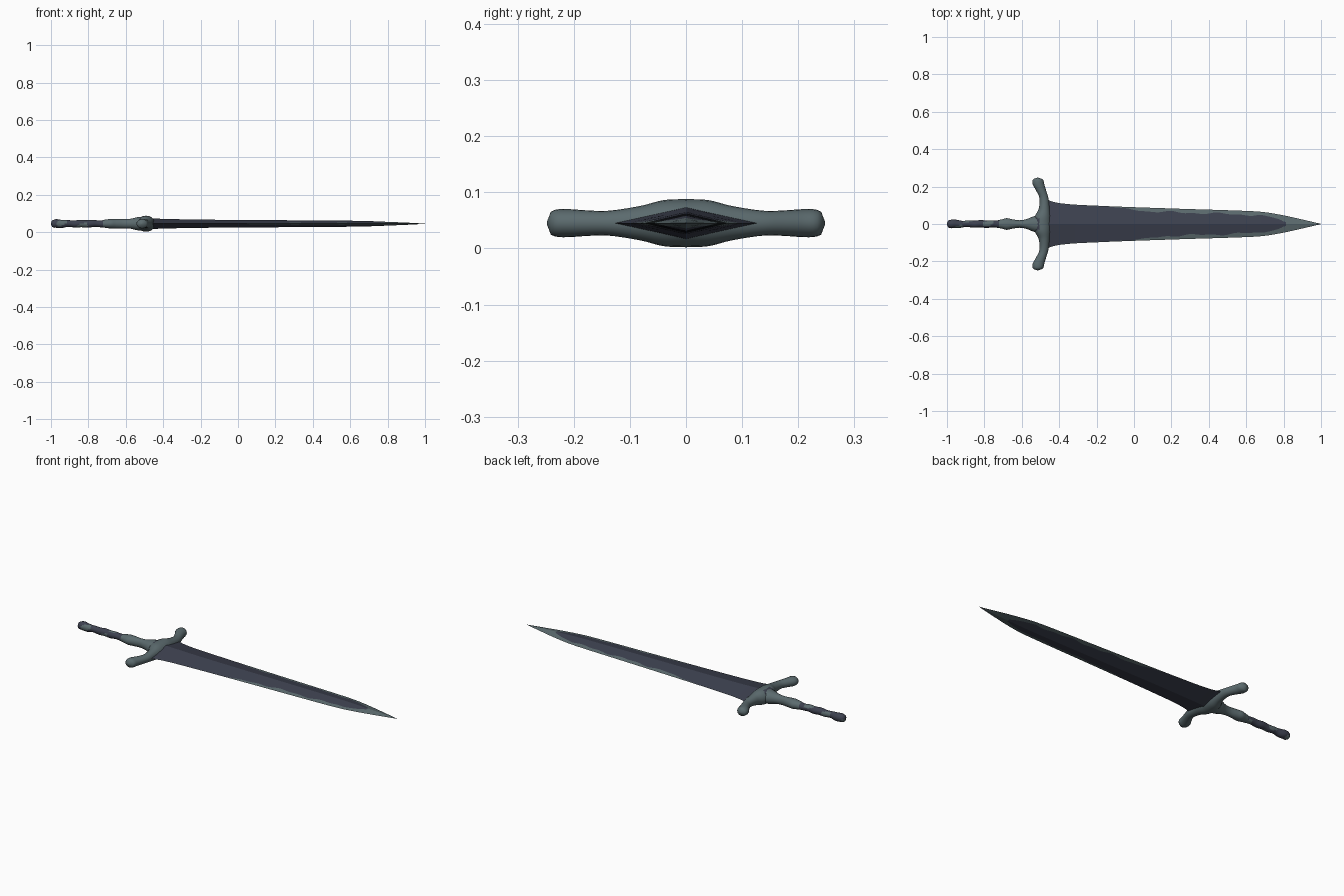
import bpy
import bmesh
import math
from mathutils import Vector

default_cube = bpy.data.objects.get("Cube")
if default_cube:
    bpy.data.objects.remove(default_cube, do_unlink=True)

MID_HEIGHT = 0.045


def make_material(name, colour):
    material = bpy.data.materials.new(name)
    material.use_nodes = True
    material.diffuse_color = colour
    shader = material.node_tree.nodes["Principled BSDF"]
    shader.inputs["Base Color"].default_value = colour
    shader.inputs["Roughness"].default_value = 0.7
    return material


steel = make_material("worn grey steel", (0.105, 0.145, 0.155, 1))
slate = make_material("dark slate", (0.046, 0.052, 0.078, 1))


def sample(profile, position):
    """Smooth interpolation of the rows (position, values...)."""
    last = len(profile) - 1
    index = 0
    while index < last - 1 and position > profile[index + 1][0]:
        index += 1
    before, start = profile[max(index - 1, 0)], profile[index]
    end, after = profile[index + 1], profile[min(index + 2, last)]
    span = end[0] - start[0]
    t = min(max((position - start[0]) / span, 0), 1)
    values = []
    for k in range(1, len(start)):
        slope_a = (end[k] - before[k]) / (end[0] - before[0]) * span
        slope_b = (after[k] - start[k]) / (after[0] - start[0]) * span
        values.append((2*t**3 - 3*t*t + 1) * start[k] + (t**3 - 2*t*t + t) * slope_a
                      + (3*t*t - 2*t**3) * end[k] + (t**3 - t*t) * slope_b)
    return values


def build(name, rings, is_dark, angle):
    """Skin a row of closed rings and colour the faces by a rule."""
    bm = bmesh.new()
    rows = [[bm.verts.new(point) for point in ring] for ring in rings]
    count = len(rows[0])
    for row, following in zip(rows, rows[1:]):
        for i in range(count):
            j = (i + 1) % count
            bm.faces.new((row[i], row[j], following[j], following[i]))
    bm.faces.new(rows[0])
    bm.faces.new(rows[-1])
    bmesh.ops.remove_doubles(bm, verts=bm.verts, dist=0.00001)
    bmesh.ops.recalc_face_normals(bm, faces=bm.faces)
    for face in bm.faces:
        face.material_index = int(is_dark(face.calc_center_median()))
    mesh = bpy.data.meshes.new(name)
    bm.to_mesh(mesh)
    bm.free()
    mesh.materials.append(steel)
    mesh.materials.append(slate)
    part = bpy.data.objects.new(name, mesh)
    bpy.context.collection.objects.link(part)
    bpy.ops.object.select_all(action="DESELECT")
    part.select_set(True)
    bpy.context.view_layer.objects.active = part
    bpy.ops.object.shade_smooth_by_angle(angle=math.radians(angle))
    return part


def steps(start, end, count):
    return [start + (end - start) * i / count for i in range(count + 1)]


def oval(sides):
    return [(math.cos(a), math.sin(a)) for a in
            (math.tau * i / sides for i in range(sides))]


# Blade: x, half width, half thickness
blade_profile = [(-0.5, 0.14, 0.03), (-0.4, 0.112, 0.026), (-0.2, 0.098, 0.022),
                 (0.2, 0.083, 0.019), (0.6, 0.07, 0.016), (0.7, 0.063, 0.014),
                 (0.8, 0.046, 0.01), (0.9, 0.024, 0.006), (1, 0.0005, 0.0005)]


def dark_limit(x, side):
    """How far the dark centre reaches towards either edge."""
    wave = 0.004 * math.sin(24 * x) + 0.003 * math.sin(51 * x + side)
    width = sample(blade_profile, x)[0]
    start = -0.12 if side > 0 else -0.02
    fade = min(max((x - start) / 0.2, 0), 1)
    limit = width - 0.003 - fade * (0.017 + wave)
    tip = 0.06 * math.sqrt(max(0.81 - x, 0) / 0.2)
    return max(min(limit, tip), width * 0.25)


blade_rings = []
for x in steps(-0.5, 1, 120):
    width, thick = sample(blade_profile, x)
    left, right = dark_limit(x, 1), -dark_limit(x, -1)
    upper = [width, left, 0, right, -width]
    outline = [(y, 1) for y in upper] + [(y, -1) for y in upper[-2:0:-1]]
    blade_rings.append([Vector((x, y, MID_HEIGHT + side * thick * (1 - abs(y) / width)))
                        for y, side in outline])


def blade_dark(point):
    edge = dark_limit(point.x, 1 if point.y > 0 else -1)
    return point.x < 0.81 and abs(point.y) < edge


build("blade", blade_rings, blade_dark, 20)

# Crossguard: distance from centre, x centre, half depth, half height
guard_profile = [(0, -0.492, 0.05, 0.043), (0.04, -0.488, 0.043, 0.041),
                 (0.08, -0.48, 0.03, 0.031), (0.14, -0.482, 0.024, 0.022),
                 (0.18, -0.497, 0.027, 0.023), (0.21, -0.51, 0.031, 0.025),
                 (0.232, -0.513, 0.029, 0.024), (0.243, -0.514, 0.02, 0.018),
                 (0.248, -0.515, 0.002, 0.002)]
guard_rings = []
for y in steps(-0.248, 0.248, 70):
    centre, depth, height = sample(guard_profile, abs(y))
    guard_rings.append([Vector((centre + depth * c, y, MID_HEIGHT + height * s))
                        for c, s in oval(20)])


def guard_dark(point):
    return point.x < -0.51 and abs(point.y) < 0.035 and point.z > 0.06


build("crossguard", guard_rings, guard_dark, 60)

# Handle: x, half width, half height, with collar and flared neck
handle_profile = [(-1, 0.004, 0.004), (-0.994, 0.017, 0.017), (-0.975, 0.023, 0.023),
                  (-0.94, 0.021, 0.022), (-0.91, 0.017, 0.018), (-0.85, 0.019, 0.02),
                  (-0.8, 0.02, 0.02), (-0.74, 0.019, 0.018), (-0.71, 0.024, 0.022),
                  (-0.68, 0.031, 0.026), (-0.65, 0.025, 0.026), (-0.61, 0.02, 0.025),
                  (-0.575, 0.026, 0.027), (-0.54, 0.04, 0.035), (-0.49, 0.055, 0.04)]
handle_rings = []
for x in steps(-1, -0.49, 90):
    width, height = sample(handle_profile, x)
    ring = []
    for i, (c, s) in enumerate(oval(18)):
        grip = 1 if -0.98 < x < -0.72 else 0
        swell = 1 + grip * 0.06 * math.sin(90 * x + math.atan2(s, c))
        ring.append(Vector((x, width * swell * c, MID_HEIGHT + height * swell * s)))
    handle_rings.append(ring)


def handle_dark(point):
    """Worn wrap: dark grip with bare patches spiralling round it."""
    turn = math.atan2(point.z - MID_HEIGHT, point.y)
    worn = math.sin(48 * point.x + turn) + 0.5 * math.sin(19 * point.x - 2 * turn)
    return point.x < -0.72 and worn < 0.65


build("handle", handle_rings, handle_dark, 60)
